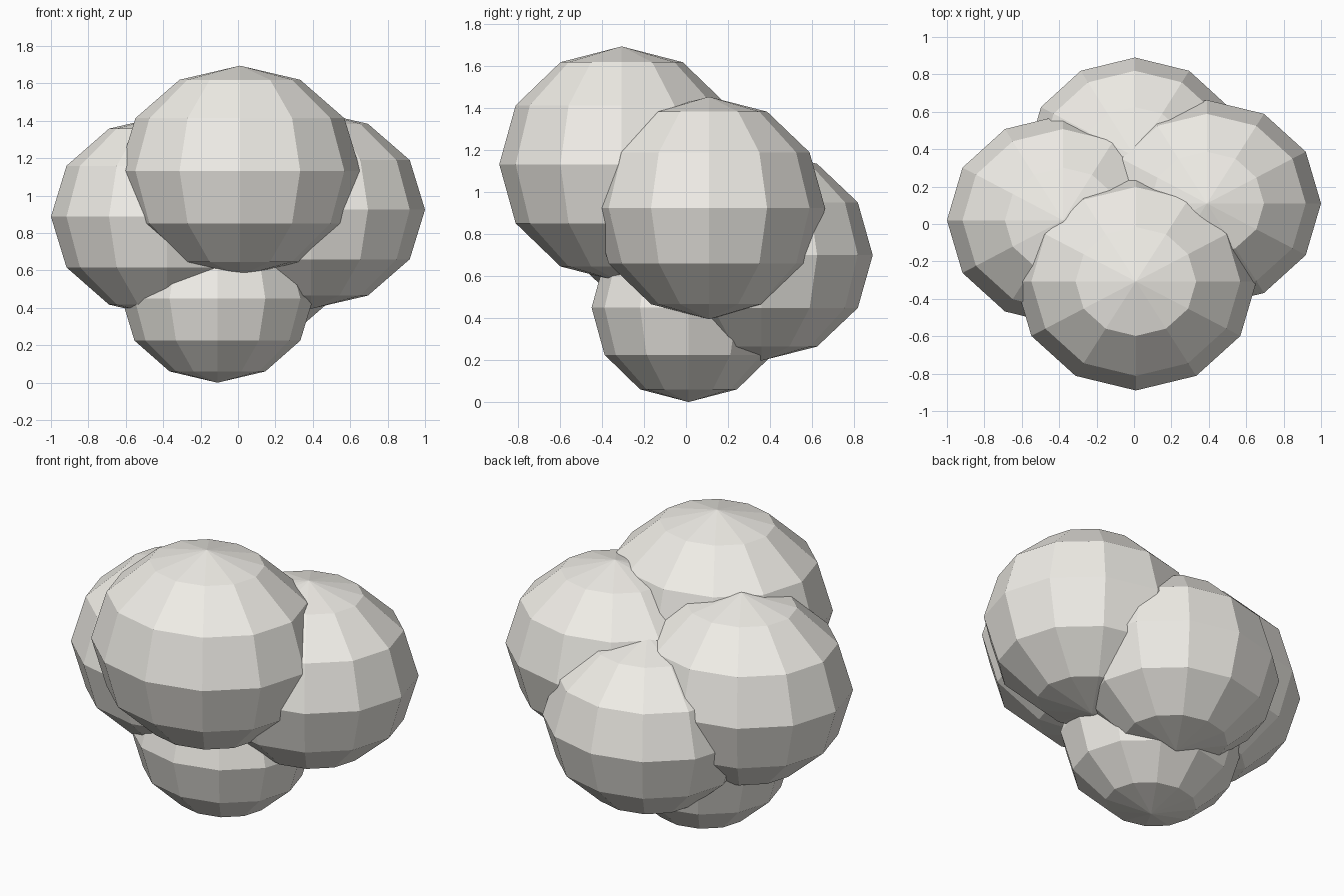
import bpy

if "Cube" in bpy.data.objects:
    bpy.data.objects.remove(bpy.data.objects["Cube"])

# Warm off-white surface
white = bpy.data.materials.new("off_white")
white.diffuse_color = (0.87, 0.85, 0.80, 1)
white.use_nodes = True
white.node_tree.nodes["Principled BSDF"].inputs["Base Color"].default_value = white.diffuse_color


def lobe(name, centre, radii):
    """Low-poly ellipsoid: 12 sides, 6 rings, flat faces."""
    bpy.ops.mesh.primitive_uv_sphere_add(segments=12, ring_count=6, radius=1, location=centre)
    ob = bpy.context.object
    ob.name = name
    ob.scale = radii
    bpy.ops.object.transform_apply(location=False, rotation=False, scale=True)
    bpy.ops.object.shade_flat()
    ob.data.materials.append(white)
    return ob


# Five overlapping lobes of the cluster
LOBES = [
    ("bottom_lobe", (-0.11, 0.012, 0.45), (0.512, 0.462, 0.45)),
    ("back_lobe", (0.005, 0.36, 0.70), (0.58, 0.53, 0.503)),
    ("left_lobe", (-0.38, 0.02, 0.888), (0.62, 0.563, 0.543)),
    ("right_lobe", (0.39, 0.11, 0.925), (0.61, 0.553, 0.53)),
    ("front_top_lobe", (0.01, -0.307, 1.133), (0.645, 0.583, 0.562)),
]
for name, centre, radii in LOBES:
    lobe(name, centre, radii)
